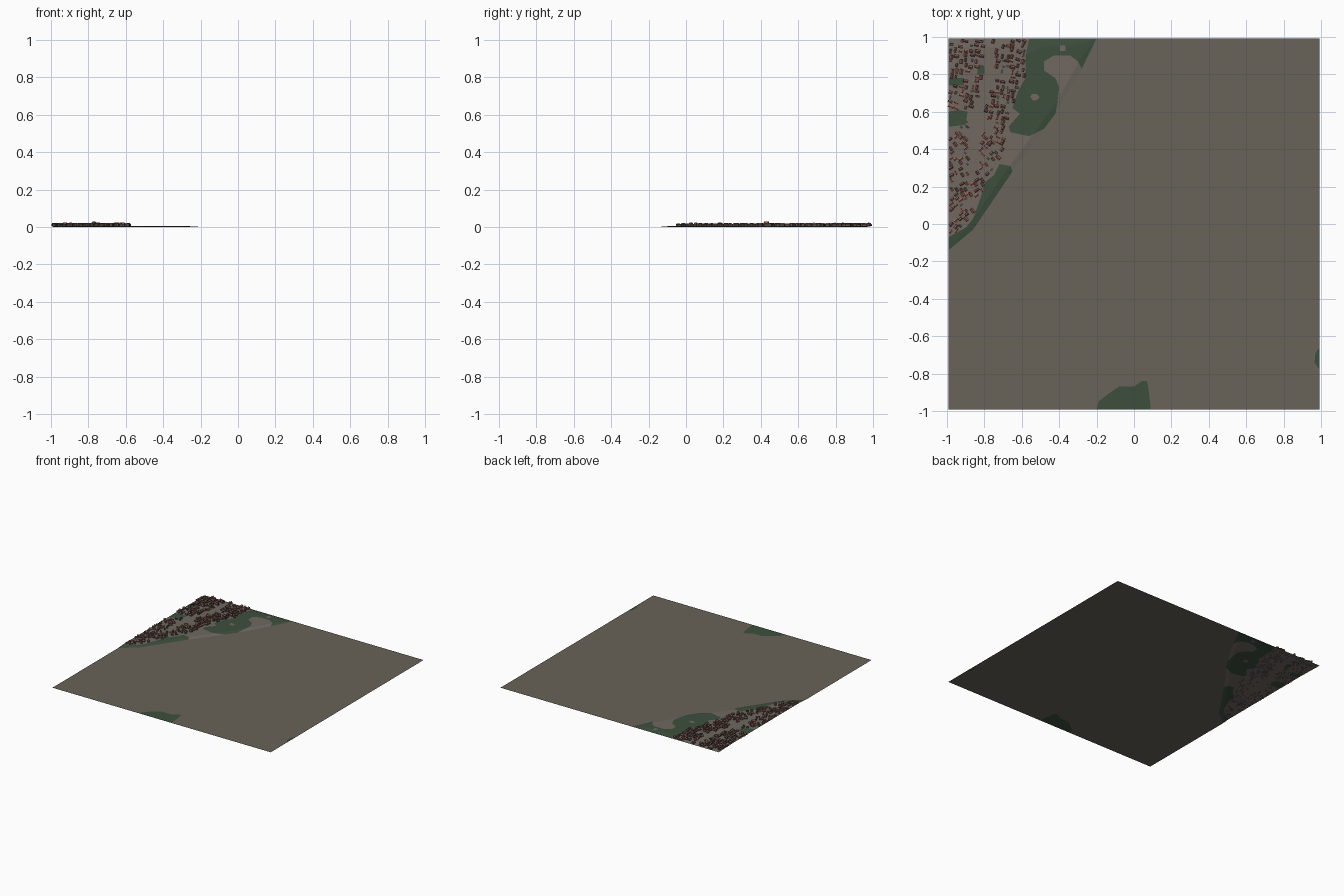
import bpy, bmesh, math, random
from mathutils import Vector, Matrix
from mathutils.geometry import delaunay_2d_cdt, intersect_point_line

if "Cube" in bpy.data.objects:
    bpy.data.objects.remove(bpy.data.objects["Cube"])

random.seed(7)
S = 0.992  # half size of the land tile


def material(name, rgb):
    m = bpy.data.materials.new(name)
    m.diffuse_color = (*rgb, 1)
    m.use_nodes = True
    m.node_tree.nodes["Principled BSDF"].inputs["Base Color"].default_value = m.diffuse_color
    return m


PLAIN = material("plain_earth", (0.138, 0.126, 0.100))
TOWN = material("town_earth", (0.160, 0.140, 0.118))
GREEN = material("woodland_green", (0.047, 0.078, 0.047))
ROOF = material("roof_red", (0.290, 0.115, 0.090))
WALL = material("wall_brown", (0.100, 0.080, 0.072))
FLAT = material("flat_roof_grey", (0.060, 0.062, 0.056))


def clamp(pts):
    return [Vector((max(-S, min(S, x)), max(-S, min(S, y)))) for x, y in pts]


def inside(p, poly):
    hit = False
    for a, b in zip(poly, poly[1:] + poly[:1]):
        if (a.y > p.y) != (b.y > p.y) and p.x < a.x + (p.y - a.y) * (b.x - a.x) / (b.y - a.y):
            hit = not hit
    return hit


# Outlines of the bank, woods and clearings
bank = clamp([(-1, -.14), (-.86, -.03), (-.65, .28), (-.42, .59), (-.28, .83), (-.2, 1)])
town = bank + clamp([(-1, 1)])
woods = [clamp(w) for w in (
    [(-.56, 1), (-.2, 1), (-.28, .83), (-.30, .87), (-.34, .90), (-.43, .90), (-.48, .87),
     (-.48, .82), (-.42, .78), (-.40, .73), (-.41, .65), (-.42, .59), (-.48, .51), (-.56, .47),
     (-.66, .49), (-.67, .52), (-.61, .59), (-.65, .62), (-.62, .71), (-.58, .78), (-.58, .9)],
    [(-1, -.14), (-.86, -.03), (-.65, .28), (-.66, .31), (-.72, .32), (-.75, .26), (-.80, .22),
     (-.82, .14), (-.86, .03), (-.90, -.02), (-1, -.07)],
    [(-1, .52), (-.90, .53), (-.89, .60), (-.94, .61), (-1, .60)],
    [(-1, .74), (-.91, .74), (-.91, .78), (-1, .78)],
    [(-.84, .80), (-.80, .80), (-.80, .84), (-.83, .85)],
    [(-.20, -1), (-.19, -.95), (-.14, -.91), (-.08, -.87), (0, -.87), (.04, -.84), (.07, -.84),
     (.08, -.90), (.09, -1)],
    [(1, -.66), (.97, -.69), (.965, -.74), (1, -.78)])]
clearings = [clamp(c) for c in (
    [(-.395, .925), (-.365, .925), (-.365, .955), (-.395, .955)],
    [(-.555, .68), (-.54, .66), (-.515, .665), (-.505, .68), (-.52, .695), (-.545, .695)])]


def is_wood(p):
    return any(inside(p, w) for w in woods) and not any(inside(p, c) for c in clearings)


def bank_distance(p):
    best = 9
    for a, b in zip(bank, bank[1:]):
        q, t = intersect_point_line(p, a, b)
        q = Vector(q[:2]) if 0 <= t <= 1 else (a if t < 0 else b)
        best = min(best, (p - q).length)
    return best


def height(p):
    rise = min(bank_distance(p) / .03, 1) * .006 if inside(p, town) else 0
    return .001 + rise


# Land: one sheet divided along the outlines
points, edges = [], []


def add_loop(poly, closed=True):
    start = len(points)
    points.extend(poly)
    n = len(poly)
    edges.extend((start + i, start + (i + 1) % n) for i in range(n if closed else n - 1))


add_loop(clamp([(-1, -1), (1, -1), (1, 1), (-1, 1)]))
add_loop(bank, False)
add_loop([p + Vector((-.025, .017)) for p in bank[1:-1]], False)
for poly in woods + clearings:
    add_loop(poly)
for i in range(9):
    for j in range(12):
        p = Vector((-.95 + i * .09, -.1 + j * .095))
        if inside(p, town) and bank_distance(p) > .03:
            points.append(p)

verts, _, faces, *_ = delaunay_2d_cdt(points, edges, [], 0, 1e-4)
mesh = bpy.data.meshes.new("land")
mesh.from_pydata([(v.x, v.y, height(v)) for v in verts], [], faces)
for m in (PLAIN, TOWN, GREEN):
    mesh.materials.append(m)
for f in mesh.polygons:
    c = Vector(f.center[:2])
    f.material_index = 2 if is_wood(c) else 1 if inside(c, town) else 0
bpy.context.collection.objects.link(bpy.data.objects.new("land", mesh))


# Buildings: gabled or flat blocks gathered into one mesh each
def add_house(bm, p, angle, l, w, h, ridge):
    base = height(p) - .001
    mat = Matrix.Translation((p.x, p.y, base)) @ Matrix.Rotation(angle, 4, 'Z')
    corners = [(-l, -w), (l, -w), (l, w), (-l, w)]
    lo = [bm.verts.new(mat @ Vector((x, y, 0))) for x, y in corners]
    hi = [bm.verts.new(mat @ Vector((x, y, h))) for x, y in corners]
    for i in range(4):
        k = (i + 1) % 4
        bm.faces.new((lo[i], lo[k], hi[k], hi[i]))
    if ridge:
        a, b = (bm.verts.new(mat @ Vector((x, 0, h + ridge))) for x in (-l, l))
        roof = [bm.faces.new((hi[0], hi[1], b, a)), bm.faces.new((hi[2], hi[3], a, b))]
        bm.faces.new((hi[1], hi[2], b))
        bm.faces.new((hi[3], hi[0], a))
    else:
        roof = [bm.faces.new(hi)]
    for f in roof:
        f.material_index = 1


def finish(bm, name, mats):
    me = bpy.data.meshes.new(name)
    bm.to_mesh(me)
    bm.free()
    for m in mats:
        me.materials.append(m)
    bpy.context.collection.objects.link(bpy.data.objects.new(name, me))


built_up = clamp([(-1, -.08), (-.92, -.02), (-.85, .06), (-.80, .22), (-.72, .34), (-.68, .45),
                  (-.68, .54), (-.64, .66), (-.58, .80), (-.57, 1), (-1, 1)])
open_strip = clamp([(-.88, .22), (-.83, .30), (-.80, .60), (-.75, .75), (-.76, 1), (-.80, 1),
                    (-.82, .72), (-.87, .56), (-.88, .40)])
gabled, flat = bmesh.new(), bmesh.new()
STEP = .0275
for i in range(17):
    for j in range(41):
        p = Vector((-.978 + i * STEP + random.uniform(-.007, .007),
                    -.09 + j * STEP + random.uniform(-.007, .007)))
        if abs(p.x) > .983 or p.y > .983 or random.random() < .2:
            continue
        if not inside(p, built_up) or inside(p, open_strip) or is_wood(p):
            continue
        angle = math.radians(57 + 25 * math.sin(p.y * 5 + p.x * 3) + random.choice((0, 90)))
        l, w = random.uniform(.009, .014), random.uniform(.006, .009)
        if random.random() < .16:
            add_house(flat, p, angle, l * .8, w * .8, random.uniform(.006, .010), 0)
        else:
            add_house(gabled, p, angle, l, w, random.uniform(.007, .011), random.uniform(.004, .007))
# Tall hall in the middle of town
add_house(gabled, Vector((-.77, .43)), math.radians(57), .014, .008, .015, .009)
finish(gabled, "gabled_houses", (WALL, ROOF))
finish(flat, "flat_sheds", (WALL, FLAT))
